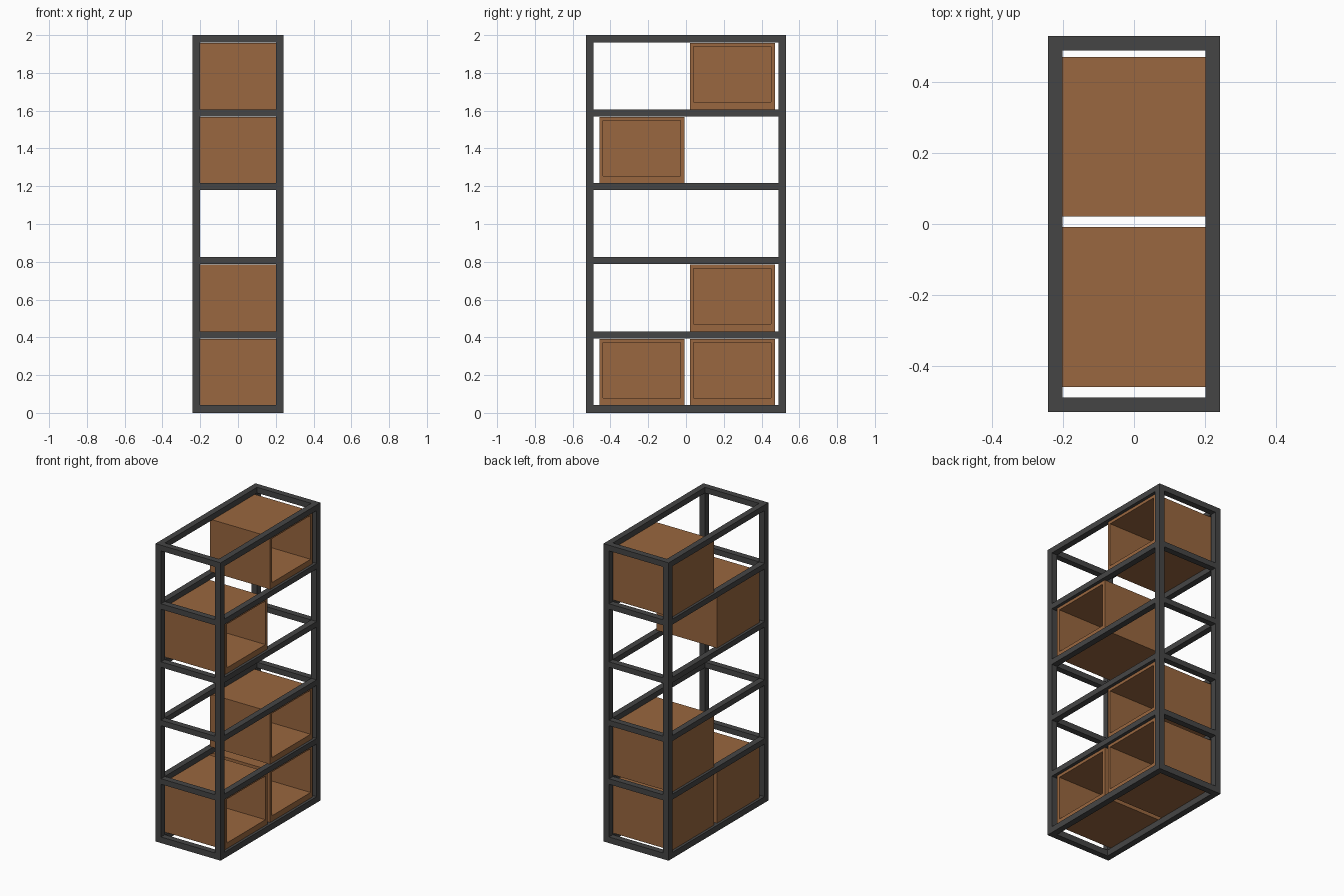
import bpy, bmesh
from mathutils import Vector

if "Cube" in bpy.data.objects:
    bpy.data.objects.remove(bpy.data.objects["Cube"])

HX, HY, T = 0.242, 0.53, 0.041       # frame half sizes and bar thickness
LEVELS = [(0, 0.041), (0.395, 0.432), (0.788, 0.825),
          (1.18, 1.217), (1.57, 1.607), (1.962, 2.0)]


def material(name, color):
    m = bpy.data.materials.new(name)
    m.diffuse_color = (*color, 1)
    m.use_nodes = True
    m.node_tree.nodes["Principled BSDF"].inputs["Base Color"].default_value = m.diffuse_color
    return m


metal = material("dark_metal", (0.06, 0.06, 0.06))
wood = material("brown_wood", (0.32, 0.135, 0.05))


def finish(name, bm, mat):
    me = bpy.data.meshes.new(name)
    bm.to_mesh(me)
    bm.free()
    me.materials.append(mat)
    ob = bpy.data.objects.new(name, me)
    bpy.context.collection.objects.link(ob)
    return ob


def block(lo, hi):
    lo, hi = Vector(lo), Vector(hi)
    bm = bmesh.new()
    bmesh.ops.create_cube(bm, size=1)
    bmesh.ops.scale(bm, vec=hi - lo, verts=bm.verts)
    bmesh.ops.translate(bm, vec=(lo + hi) / 2, verts=bm.verts)
    return bm


def bar(name, lo, hi):
    return finish(name, block(lo, hi), metal)


# corner posts
for sx in (-1, 1):
    for sy in (-1, 1):
        x, y = sx * (HX - T / 2), sy * (HY - T / 2)
        bar("corner_post", (x - T / 2, y - T / 2, 0), (x + T / 2, y + T / 2, 2))

# rails between the posts at every level
for z0, z1 in LEVELS:
    for s in (-1, 1):
        x, y = s * (HX - T / 2), s * (HY - T / 2)
        bar("side_rail", (x - T / 2, T - HY, z0), (x + T / 2, HY - T, z1))
        bar("end_rail", (T - HX, y - T / 2, z0), (HX - T, y + T / 2, z1))


def crate(level, y0, y1):
    """Wooden box resting on the rails, open towards +x."""
    z0, z1 = LEVELS[level][1], LEVELS[level + 1][0] - 0.003
    D, W = 0.224, 0.028
    bm = block((-D, y0, z0), (D, y1, z1))
    front = max(bm.faces, key=lambda f: f.calc_center_median().x)
    # rim, then recess the cavity down to the back panel
    bmesh.ops.inset_region(bm, faces=[front], thickness=W)
    for v in front.verts:
        if v.co.z < (z0 + z1) / 2:
            v.co.z = z0 + 0.038
    inner = bmesh.ops.extrude_discrete_faces(bm, faces=[front])["faces"][0]
    for v in inner.verts:
        v.co.x = W - D
    bmesh.ops.recalc_face_normals(bm, faces=bm.faces)
    finish("storage_crate", bm, wood)


FRONT_BAY, BACK_BAY = (-0.459, -0.009), (0.021, 0.47)
for level, bay in [(0, FRONT_BAY), (0, BACK_BAY), (1, BACK_BAY),
                   (3, FRONT_BAY), (4, BACK_BAY)]:
    crate(level, *bay)
